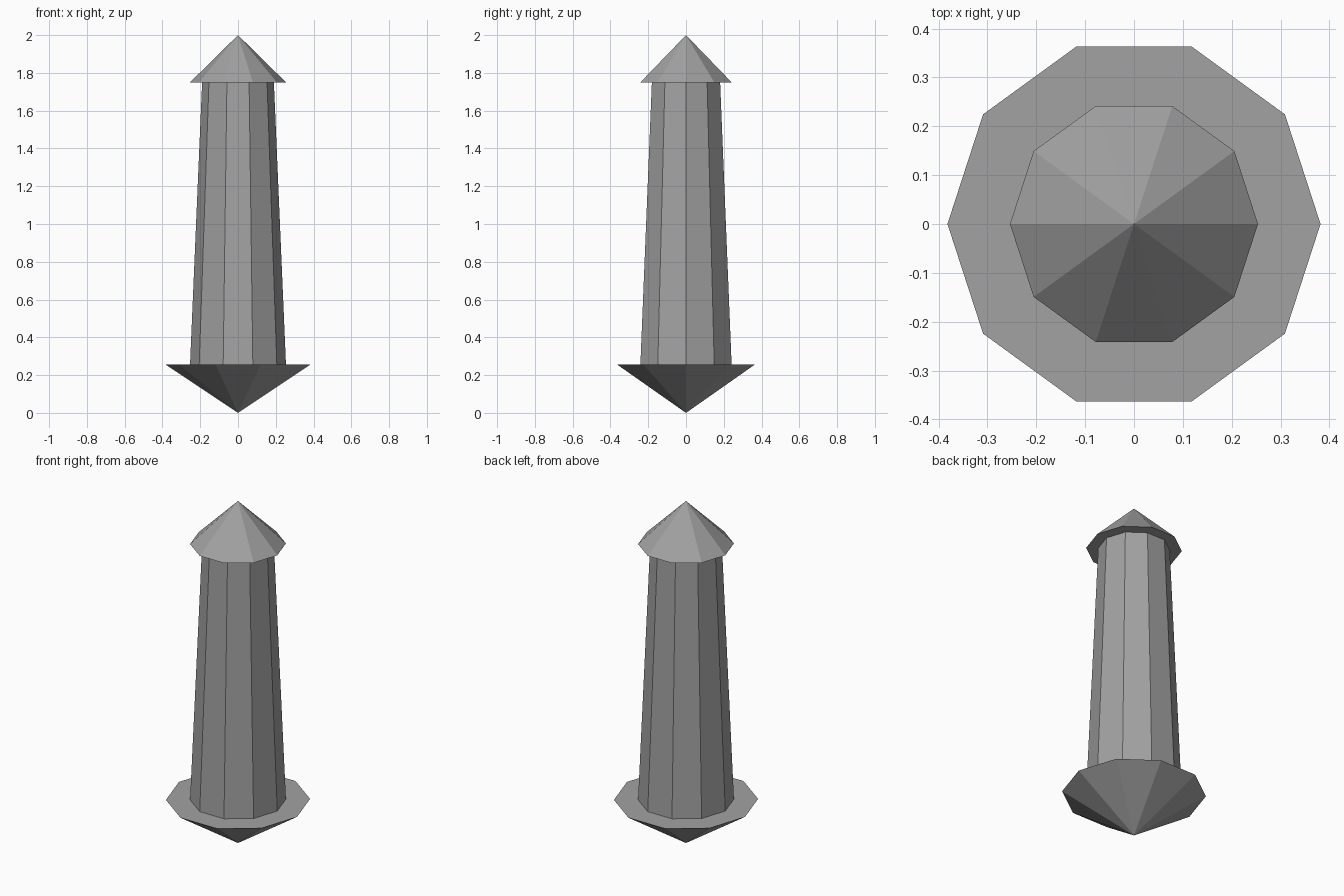
import bpy
import bmesh
from math import cos, sin, tau

cube = bpy.data.objects.get("Cube")
if cube:
    bpy.data.objects.remove(cube, do_unlink=True)

SIDES = 10

stone = bpy.data.materials.new("grey_stone")
stone.use_nodes = True
GREY = (0.36, 0.36, 0.36, 1)
stone.diffuse_color = GREY
stone.node_tree.nodes["Principled BSDF"].inputs["Base Color"].default_value = GREY


def lathe(name, profile):
    """Flat-faced solid from (radius, height) points, bottom to top."""
    bm = bmesh.new()
    rings = []
    for r, z in profile:
        count = SIDES if r else 1
        rings.append([bm.verts.new((r * cos(tau * i / SIDES), r * sin(tau * i / SIDES), z))
                      for i in range(count)])
    for low, high in zip(rings, rings[1:]):
        for i in range(SIDES):
            j = (i + 1) % SIDES
            corners = [low[i % len(low)], low[j % len(low)],
                       high[j % len(high)], high[i % len(high)]]
            bm.faces.new(list(dict.fromkeys(corners)))
    # Close the open ends
    for ring in (rings[0], rings[-1]):
        if len(ring) > 1:
            bm.faces.new(ring)
    bmesh.ops.recalc_face_normals(bm, faces=bm.faces)
    mesh = bpy.data.meshes.new(name)
    bm.to_mesh(mesh)
    bm.free()
    mesh.materials.append(stone)
    obj = bpy.data.objects.new(name, mesh)
    bpy.context.collection.objects.link(obj)
    return obj


# Inverted cone base, tapered shaft, pointed roof
lathe("pointed_base", [(0, 0), (0.382, 0.255)])
lathe("tower_shaft", [(0.254, 0.255), (0.19, 1.75)])
lathe("cone_roof", [(0.254, 1.75), (0, 2)])
